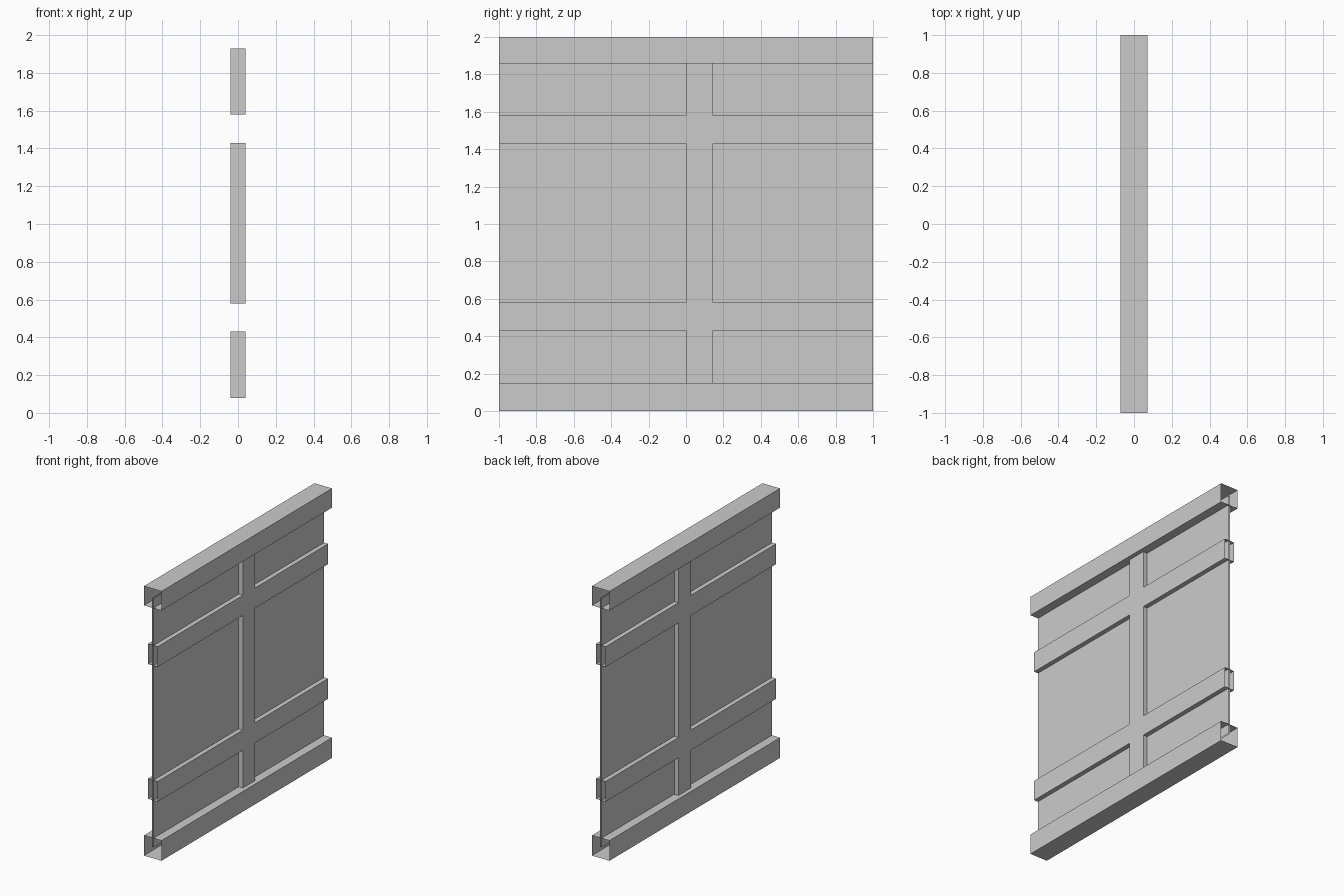
import bpy
import bmesh

cube = bpy.data.objects.get("Cube")
if cube:
    bpy.data.objects.remove(cube, do_unlink=True)

grey = bpy.data.materials.new("plain_grey")
grey.use_nodes = True
colour = (0.6, 0.6, 0.6, 1)
grey.diffuse_color = colour
grey.node_tree.nodes["Principled BSDF"].inputs["Base Color"].default_value = colour


def sleeve(name, half_x, y0, y1, z0, z1, open_axes):
    """Box shell whose faces along the given axes are left open."""
    bm = bmesh.new()
    bmesh.ops.create_cube(bm, size=1)
    for v in bm.verts:
        v.co.x *= 2 * half_x
        v.co.y = (y0 + y1) / 2 + v.co.y * (y1 - y0)
        v.co.z = (z0 + z1) / 2 + v.co.z * (z1 - z0)
    bm.normal_update()
    ends = [f for f in bm.faces
            if any(abs(f.normal["xyz".index(a)]) > 0.9 for a in open_axes)]
    bmesh.ops.delete(bm, geom=ends, context='FACES_ONLY')
    mesh = bpy.data.meshes.new(name)
    bm.to_mesh(mesh)
    bm.free()
    mesh.materials.append(grey)
    obj = bpy.data.objects.new(name, mesh)
    bpy.context.collection.objects.link(obj)
    return obj


# Thin wall panel, open around its edges
PANEL_BOTTOM, PANEL_TOP = 0.08, 1.93
sleeve("wall_panel", 0.006, -1, 1, PANEL_BOTTOM, PANEL_TOP, "yz")

# Thick hollow beams along the floor and the top
sleeve("bottom_beam", 0.072, -1, 1, 0, 0.15, "y")
sleeve("top_beam", 0.072, -1, 1, 1.857, 2, "y")

# Slim hollow cross rails
rails = [(0.43, 0.58), (1.43, 1.58)]
for name, (low, high) in zip(("lower_rail", "upper_rail"), rails):
    sleeve(name, 0.04, -1, 1, low, high, "y")

# Upright post, in three lengths between the rails
starts = [PANEL_BOTTOM] + [high for low, high in rails]
stops = [low for low, high in rails] + [PANEL_TOP]
for name, low, high in zip(("lower_post", "middle_post", "upper_post"), starts, stops):
    sleeve(name, 0.04, 0, 0.145, low, high, "z")
